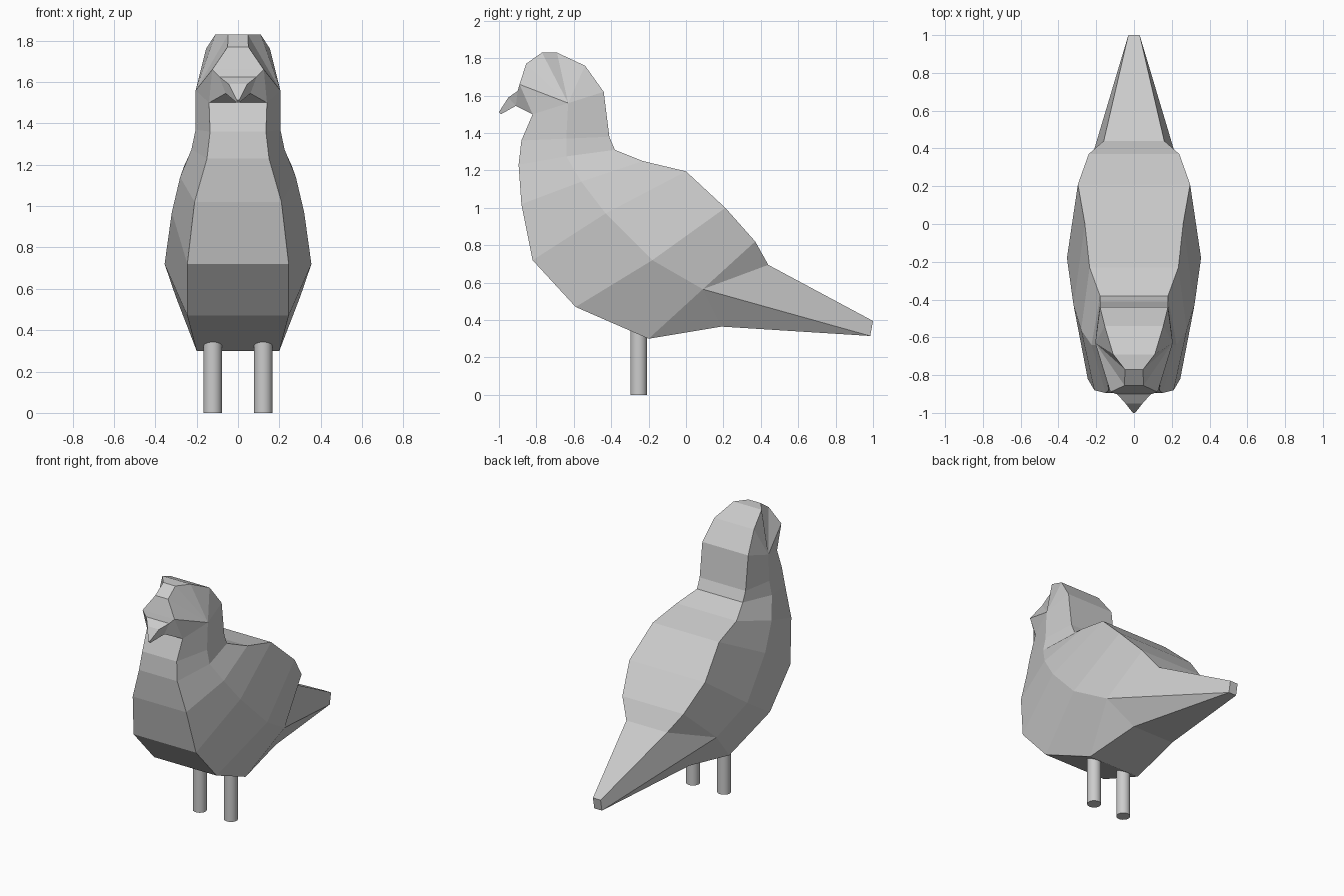
import bpy
import bmesh

if "Cube" in bpy.data.objects:
    bpy.data.objects.remove(bpy.data.objects["Cube"])

grey = bpy.data.materials.new("light grey")
grey.diffuse_color = (0.6, 0.6, 0.6, 1)
grey.use_nodes = True
grey.node_tree.nodes["Principled BSDF"].inputs["Base Color"].default_value = grey.diffuse_color

# Rails along the bird from tail tip to beak tip: (y, z, half width)
back = [(1.0, .395, .03), (.44, .695, .16), (.37, .82, .24), (.21, 1.0, .297),
        (0, 1.195, .26), (-.23, 1.25, .235), (-.38, 1.31, .18), (-.41, 1.38, .18),
        (-.44, 1.62, .18), (-.54, 1.76, .155), (-.69, 1.83, .11), (-.77, 1.83, .048),
        (-.855, 1.77, .05), (-.89, 1.66, .125), (-.9, 1.625, .09),
        (-.95, 1.59, .045), (-1.0, 1.512, .006)]
side = [(.09, .565, .302), (-.18, .72, .355), (-.43, .97, .32), (-.56, 1.14, .28),
        (-.64, 1.275, .225), (-.64, 1.37, .205), (-.63, 1.56, .205)]
front = [(.985, .315, .03), (.19, .365, .16), (-.2, .3, .2), (-.59, .47, .245),
         (-.82, .72, .245), (-.88, 1.02, .21), (-.895, 1.23, .15), (-.88, 1.36, .135),
         (-.82, 1.5, .14), (-.91, 1.545, .06), (-.99, 1.5, .006)]

# Cross-sections from back edge over the side ridge to the breast edge
rows = [(back[0], front[0], front[0]), (back[1], side[0], front[1])]
rows += [(back[i + 2], side[i], front[i + 2]) for i in range(7)]
rows += [(back[i], side[6], front[8]) for i in range(9, 14)]    # head
rows += [(back[13], front[8], front[8])]                        # beak root
rows += [(back[14], front[9], front[9]), (back[15], front[9], front[9]),
         (back[16], front[10], front[10])]                      # beak

bm = bmesh.new()
verts = {}


def vert(p, s):
    key = (p, s)
    if key not in verts:
        verts[key] = bm.verts.new((s * p[2], p[0], p[1]))
    return verts[key]


def face(corners):
    loop = list(dict.fromkeys(vert(p, s) for p, s in corners))
    if len(loop) > 2 and not bm.faces.get(loop):
        bm.faces.new(loop)


for a, b in zip(rows, rows[1:]):
    for s in (1, -1):
        for k in (0, 1):
            face([(a[k], s), (a[k + 1], s), (b[k + 1], s), (b[k], s)])
    for k in (0, 2):
        face([(a[k], 1), (a[k], -1), (b[k], -1), (b[k], 1)])
# Tail and beak end caps
for r in (rows[0], rows[-1]):
    face([(r[0], 1), (r[0], -1), (r[2], -1), (r[2], 1)])
bmesh.ops.recalc_face_normals(bm, faces=bm.faces)

mesh = bpy.data.meshes.new("body")
bm.to_mesh(mesh)
bm.free()
mesh.materials.append(grey)
body = bpy.data.objects.new("body", mesh)
bpy.context.collection.objects.link(body)

# Legs
for name, x in (("left_leg", .122), ("right_leg", -.122)):
    bpy.ops.mesh.primitive_cylinder_add(vertices=20, radius=.045, depth=.4,
                                        location=(x, -.253, .2))
    leg = bpy.context.object
    leg.name = name
    leg.data.materials.append(grey)
    bpy.ops.object.shade_smooth_by_angle()
